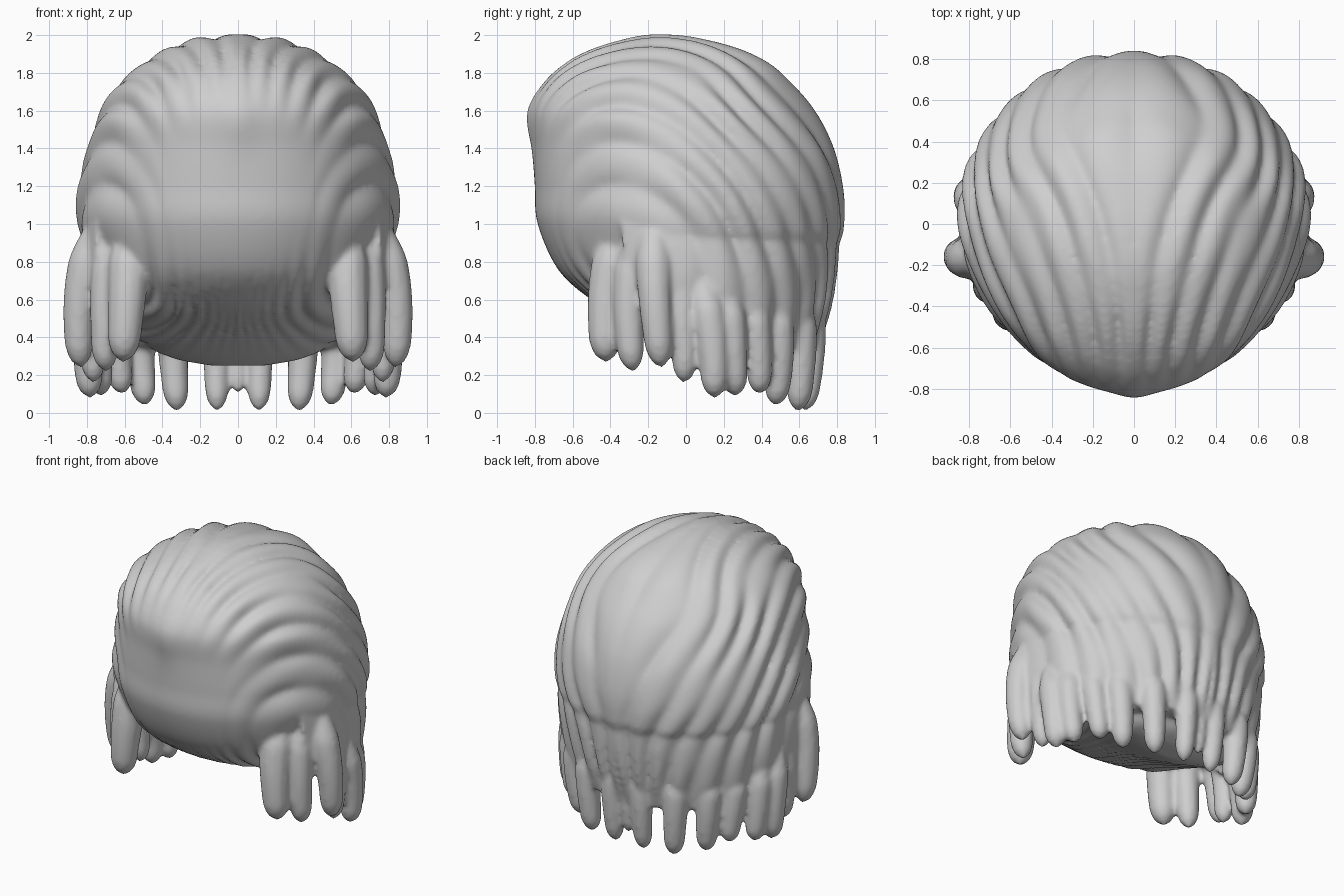
import bpy, bmesh, math
from mathutils import Vector, noise

cube = bpy.data.objects.get("Cube")
if cube:
    bpy.data.objects.remove(cube, do_unlink=True)

hair_grey = bpy.data.materials.new("hair_grey")
hair_grey.use_nodes = True
hair_grey.diffuse_color = (0.62, 0.62, 0.62, 1)
shader = hair_grey.node_tree.nodes["Principled BSDF"]
shader.inputs["Base Color"].default_value = (0.62, 0.62, 0.62, 1)
shader.inputs["Roughness"].default_value = 0.7

bm = bmesh.new()


def clamp(v, lo=0.0, hi=1.0):
    return max(lo, min(hi, v))


def loft(rings):
    """Skin closed rings of equal length and cap both ends."""
    rows = [[bm.verts.new(p) for p in ring] for ring in rings]
    n = len(rows[0])
    for a, b in zip(rows, rows[1:]):
        for i in range(n):
            j = (i + 1) % n
            bm.faces.new((a[i], a[j], b[j], b[i]))
    bm.faces.new(rows[0][::-1])
    bm.faces.new(rows[-1])


def spline(table, steps):
    """Smooth Catmull-Rom samples through the rows of a table."""
    pts = [Vector(r) for r in table]
    out = []
    for i in range(len(pts) - 1):
        p0, p1, p2 = pts[max(i - 1, 0)], pts[i], pts[i + 1]
        p3 = pts[min(i + 2, len(pts) - 1)]
        for k in range(steps):
            t = k / steps
            out.append(0.5 * (2 * p1 + (p2 - p0) * t
                              + (2 * p0 - 5 * p1 + 4 * p2 - p3) * t * t
                              + (3 * p1 - p0 - 3 * p2 + p3) * t ** 3))
    return out + [pts[-1]]


def combed(p):
    """Push a point out or in along strands fanning from the brow down and back."""
    n = (p - Vector((0, 0, 1.1))).normalized()
    half = Vector((abs(n.x), n.y, n.z))
    s = half.x * (1 - 0.65 * n.y - 0.55 * n.z) / 1.3
    s = math.log(1 + 1.5 * s) + 0.04 * noise.noise(half * 1.5)
    ridge = abs(math.sin(27 * s + 0.8)) - 0.65
    mask = clamp((p.y + 0.72 + max(0, p.z - 1.4) * 0.5) / 0.35)
    mask *= clamp((p.z - 0.25) / 0.3)
    depth = 0.034 + 0.035 * noise.noise(half * 2.5 + Vector((3, 1, 7)))
    return p + n * (mask * max(0.008, depth) * ridge)


# Head-shaped body with its underside sloping back: height, front, back, half width
PROFILE = [
    (0.25, 0.30, 0.46, 0.15), (0.30, 0.18, 0.58, 0.40),
    (0.42, -0.08, 0.68, 0.60), (0.50, -0.30, 0.72, 0.66),
    (0.58, -0.47, 0.75, 0.70), (0.75, -0.67, 0.79, 0.77),
    (1.00, -0.785, 0.83, 0.84), (1.20, -0.80, 0.825, 0.835),
    (1.40, -0.81, 0.775, 0.79), (1.60, -0.82, 0.67, 0.72),
    (1.75, -0.74, 0.55, 0.62), (1.85, -0.62, 0.44, 0.50),
    (1.93, -0.46, 0.27, 0.36), (1.98, -0.30, 0.06, 0.20),
    (1.995, -0.20, -0.10, 0.04)]
SIDES = 240
rings = []
for z, front, back, w in spline(PROFILE, 10):
    mid, half = (front + back) / 2, (back - front) / 2
    ring = []
    for i in range(SIDES):
        a = 2 * math.pi * i / SIDES
        p = Vector((w * math.sin(a), mid - half * math.cos(a), z))
        if p.y < mid:   # brow narrows toward a small peak at the middle
            p.x *= 1 - 0.04 * math.sin(2 * a) ** 2
            p.y -= 0.02 * math.exp(-(p.x / 0.09) ** 2 - ((z - 1.57) / 0.18) ** 2)
        # tuck in under the curtain
        tuck = 1 - 0.06 * clamp((0.95 - z) / 0.2) * clamp((p.y + 0.3) / 0.2)
        p.x, p.y = p.x * tuck, p.y * tuck
        ring.append(combed(p))
    rings.append(ring)
loft(rings)

# Curtain of hair hanging around the sides and back
HEM = [(0, 0.34), (45, 0.34), (80, 0.42), (98, 0.60), (116, 0.70)]


def hem_height(deg):
    for (a, za), (b, zb) in zip(HEM, HEM[1:]):
        if deg <= b:
            return za + (zb - za) * (deg - a) / (b - a)
    return HEM[-1][1]


rings = []
for deg in range(-115, 116, 1):
    a = math.radians(deg)
    low = hem_height(abs(deg))
    outer, inner = [], []
    for k in range(17):
        z = low + (1.05 - low) * k / 16
        drop = clamp((1.05 - z) / 0.75)
        wide = 0.81 + 0.05 * math.sin(math.pi * drop) - 0.05 * drop
        deep = 0.81 + 0.03 * math.sin(math.pi * drop) - 0.12 * drop
        side = Vector((math.sin(a) * wide, math.cos(a) * deep, 0))
        up = Vector((0, 0, z))
        outer.append(combed(side + up))
        inner.append(side * 0.82 + up)
    rings.append(outer + inner[::-1])
loft(rings)


# Hanging locks, broad where they leave the head, with rounded tips
def lock(root, bend, tip, radius):
    root, bend, tip = Vector(root), Vector(bend), Vector(tip)
    rings = []
    count = 24
    for k in range(count + 1):
        t = k / count
        c = root * (1 - t) ** 2 + bend * 2 * t * (1 - t) + tip * t * t
        d = (root * (t - 1) + bend * (1 - 2 * t) + tip * t).normalized()
        u = d.cross(Vector((c.y, -c.x, 0))).normalized()
        v = d.cross(u)
        r = radius * min(1, 0.5 + 1.4 * t) * (1.1 - 0.42 * t)
        if t > 0.85:
            r *= math.sqrt(max(0.03, 1 - ((t - 0.85) / 0.15) ** 2))
        rings.append([c + r * (u * math.cos(q) + v * math.sin(q))
                      for q in (2 * math.pi * i / 12 for i in range(12))])
    loft(rings)


LOCKS = [
    ((0.56, -0.30, 1.02), (0.58, -0.46, 0.72), (0.61, -0.42, 0.27), 0.12),
    ((0.64, -0.24, 1.02), (0.72, -0.34, 0.65), (0.70, -0.28, 0.22), 0.10),
    ((0.69, -0.16, 1.05), (0.89, -0.19, 0.72), (0.83, -0.13, 0.24), 0.105),
    ((0.72, -0.06, 0.85), (0.80, 0.00, 0.55), (0.76, -0.01, 0.16), 0.09),
    ((0.74, 0.06, 0.75), (0.82, 0.16, 0.45), (0.78, 0.15, 0.08), 0.10),
    ((0.71, 0.20, 0.70), (0.77, 0.25, 0.42), (0.72, 0.26, 0.09), 0.095),
    ((0.64, 0.33, 0.65), (0.66, 0.39, 0.42), (0.61, 0.39, 0.10), 0.09),
    ((0.52, 0.44, 0.66), (0.54, 0.53, 0.40), (0.49, 0.47, 0.04), 0.095),
    ((0.34, 0.57, 0.66), (0.36, 0.64, 0.40), (0.32, 0.59, 0.01), 0.095),
    ((0.11, 0.63, 0.66), (0.12, 0.70, 0.40), (0.11, 0.63, 0.01), 0.085)]
for root, bend, tip, radius in LOCKS:
    for s in (1, -1):
        lock(*[(s * x, y, z) for x, y, z in (root, bend, tip)], radius)
lock((0, 0.64, 0.60), (0, 0.69, 0.40), (0, 0.64, 0.10), 0.055)

bmesh.ops.recalc_face_normals(bm, faces=bm.faces[:])
mesh = bpy.data.meshes.new("hair")
bm.to_mesh(mesh)
bm.free()
mesh.materials.append(hair_grey)
hair = bpy.data.objects.new("hair", mesh)
bpy.context.collection.objects.link(hair)
for poly in mesh.polygons:
    poly.use_smooth = True

# Fuse body, curtain and locks into one soft sculpted surface
remesh = hair.modifiers.new("fuse", 'REMESH')
remesh.mode = 'VOXEL'
remesh.voxel_size = 0.016
remesh.use_smooth_shade = True
soften = hair.modifiers.new("soften", 'SMOOTH')
soften.factor = 0.5
soften.iterations = 8
